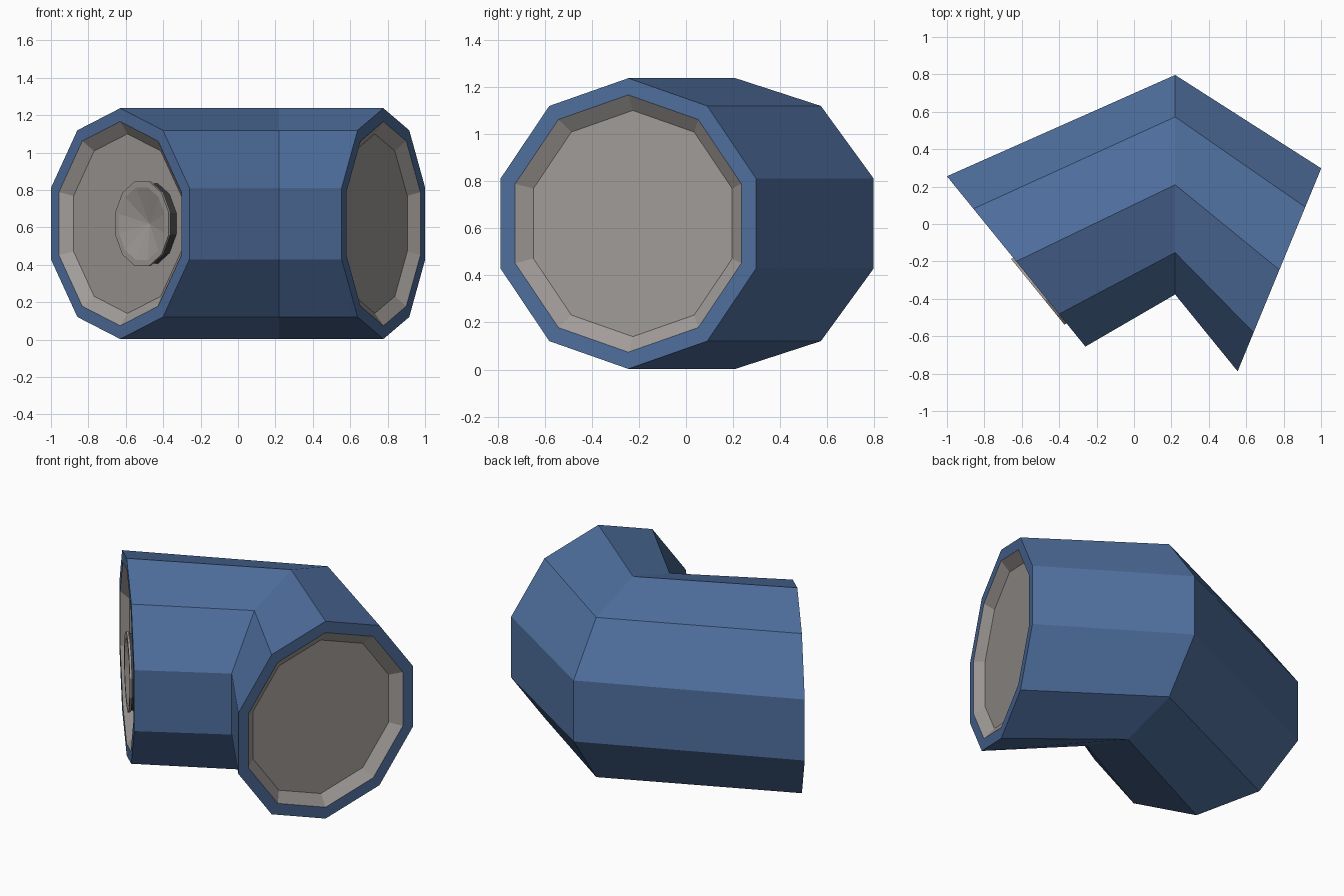
import bpy, bmesh, math
from mathutils import Vector

if "Cube" in bpy.data.objects:
    bpy.data.objects.remove(bpy.data.objects["Cube"])

R, ZC = 0.617, 0.62


def material(name, rgb):
    m = bpy.data.materials.new(name)
    m.diffuse_color = (*rgb, 1)
    m.use_nodes = True
    m.node_tree.nodes["Principled BSDF"].inputs["Base Color"].default_value = m.diffuse_color
    return m


BLUE = material("blue", (0.078, 0.158, 0.34))
GREY = material("warm grey", (0.36, 0.335, 0.32))
DARK = material("dark grey", (0.05, 0.05, 0.05))


def ring(bm, centre, side, r, n, phase=0.0):
    """Regular polygon in the vertical plane spanned by side and z."""
    pts = []
    for k in range(n):
        a = 2 * math.pi * k / n + phase
        pts.append(bm.verts.new(centre + side * r * math.sin(a) + Vector((0, 0, r * math.cos(a)))))
    return pts


def bridge(bm, a, b, mat):
    n = len(a)
    for i in range(n):
        j = (i + 1) % n
        bm.faces.new((a[i], a[j], b[j], b[i])).material_index = mat


def finish(bm, name):
    bmesh.ops.recalc_face_normals(bm, faces=bm.faces)
    me = bpy.data.meshes.new(name)
    bm.to_mesh(me)
    bm.free()
    for m in (BLUE, GREY, DARK):
        me.materials.append(m)
    ob = bpy.data.objects.new(name, me)
    bpy.context.collection.objects.link(ob)


# End planes: centre, sideways direction (towards the back), outward normal
left_c, left_s = Vector((-0.63, -0.20, ZC)), Vector((-0.631, 0.776, 0)).normalized()
left_n = Vector((-0.776, -0.631, 0)).normalized()
right_c, right_s = Vector((0.7775, -0.245, ZC)), Vector((0.381, 0.925, 0)).normalized()
right_n = Vector((0.925, -0.381, 0)).normalized()

# Bent ten-sided pipe with a recessed grey plug at both ends
bm = bmesh.new()
mid = ring(bm, Vector((0.22, 0.21, ZC)), Vector((0, 1, 0)), R, 10)
for c, s, n in ((left_c, left_s, left_n), (right_c, right_s, right_n)):
    outer = ring(bm, c, s, R, 10)
    lip = ring(bm, c, s, 0.546, 10)
    floor = ring(bm, c - n * 0.05, s, 0.48, 10)
    bridge(bm, mid, outer, 0)
    bridge(bm, outer, lip, 0)
    bridge(bm, lip, floor, 1)
    bm.faces.new(floor).material_index = 1
finish(bm, "elbow_pipe")

# Small round fitting on the left plug, with a six-sided hollow
bm = bmesh.new()
c = left_c - left_s * 0.2
half = math.pi / 12
base = ring(bm, c - left_n * 0.052, left_s, 0.222, 12, half)
top = ring(bm, c, left_s, 0.222, 12, half)
flange = ring(bm, c, left_s, 0.234, 12, half)
face = ring(bm, c + left_n * 0.013, left_s, 0.234, 12, half)
hollow = ring(bm, c + left_n * 0.013, left_s, 0.2, 12, half)
bridge(bm, base, top, 2)
bridge(bm, top, flange, 2)
bridge(bm, flange, face, 1)
bridge(bm, face, hollow, 1)
tip = bm.verts.new(c - left_n * 0.04)
for i in range(12):
    bm.faces.new((hollow[i], hollow[(i + 1) % 12], tip)).material_index = 1
finish(bm, "end_fitting")
